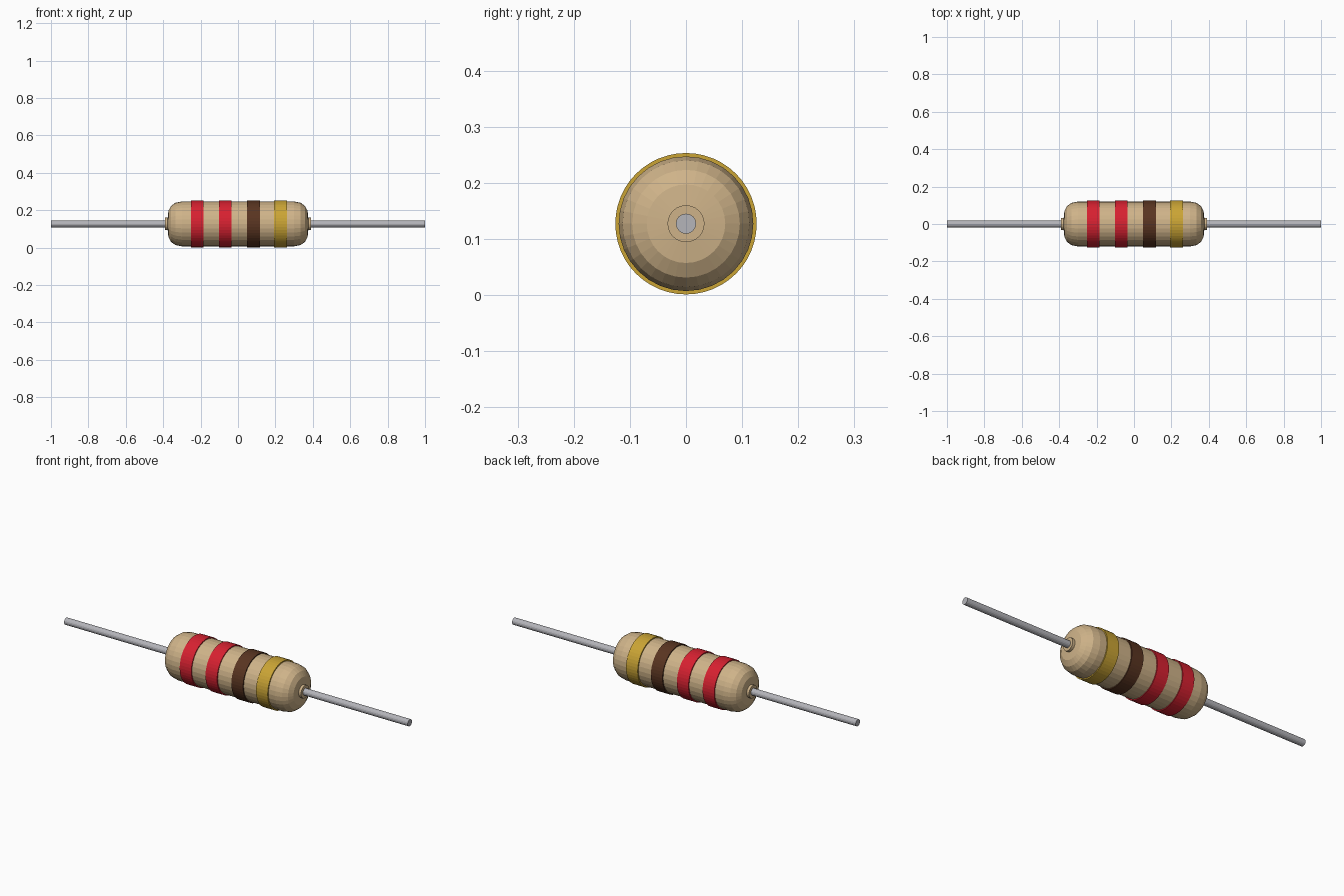
import bpy, bmesh, math

if "Cube" in bpy.data.objects:
    bpy.data.objects.remove(bpy.data.objects["Cube"])

AXIS_Z = 0.127


def material(name, rgb):
    m = bpy.data.materials.new(name)
    m.diffuse_color = (*rgb, 1)
    m.use_nodes = True
    m.node_tree.nodes["Principled BSDF"].inputs["Base Color"].default_value = m.diffuse_color
    return m


tan = material("tan ceramic", (0.62, 0.45, 0.25))
red = material("red paint", (0.68, 0.015, 0.03))
brown = material("brown paint", (0.10, 0.035, 0.015))
gold = material("gold paint", (0.59, 0.37, 0.035))
metal = material("grey metal", (0.46, 0.46, 0.49))


def lathe(name, profile, sides, mat):
    """Revolve (x, radius) points about the long axis and cap both ends."""
    bm = bmesh.new()
    rings = [[bm.verts.new((x, r * math.sin(2 * math.pi * i / sides),
                            AXIS_Z + r * math.cos(2 * math.pi * i / sides)))
              for i in range(sides)] for x, r in profile]
    for a, b in zip(rings, rings[1:]):
        for i in range(sides):
            j = (i + 1) % sides
            bm.faces.new((a[i], a[j], b[j], b[i]))
    bm.faces.new(rings[0])
    bm.faces.new(rings[-1])
    bmesh.ops.recalc_face_normals(bm, faces=bm.faces)
    mesh = bpy.data.meshes.new(name)
    bm.to_mesh(mesh)
    bm.free()
    mesh.materials.append(mat)
    ob = bpy.data.objects.new(name, mesh)
    bpy.context.collection.objects.link(ob)
    return ob


# Body with rounded shoulders
half = [(0.30, 0.12), (0.335, 0.113), (0.358, 0.096), (0.372, 0.07), (0.376, 0.03)]
lathe("body", [(-x, r) for x, r in reversed(half)] + half, 32, tan)

# Colour bands
for name, x, r, mat in (("first_band", -0.218, 0.125, red), ("second_band", -0.068, 0.125, red),
                        ("third_band", 0.083, 0.125, brown), ("tolerance_band", 0.227, 0.126, gold)):
    lathe(name, [(x - 0.034, r), (x + 0.034, r)], 48, mat)

# Collars and wire leads at both ends
for side, s in (("left", -1), ("right", 1)):
    lathe(side + "_collar", [(s * 0.365, 0.033), (s * 0.39, 0.033)], 24, tan)
    lathe(side + "_lead", [(s * 0.36, 0.018), (s * 1.0, 0.018)], 16, metal)
